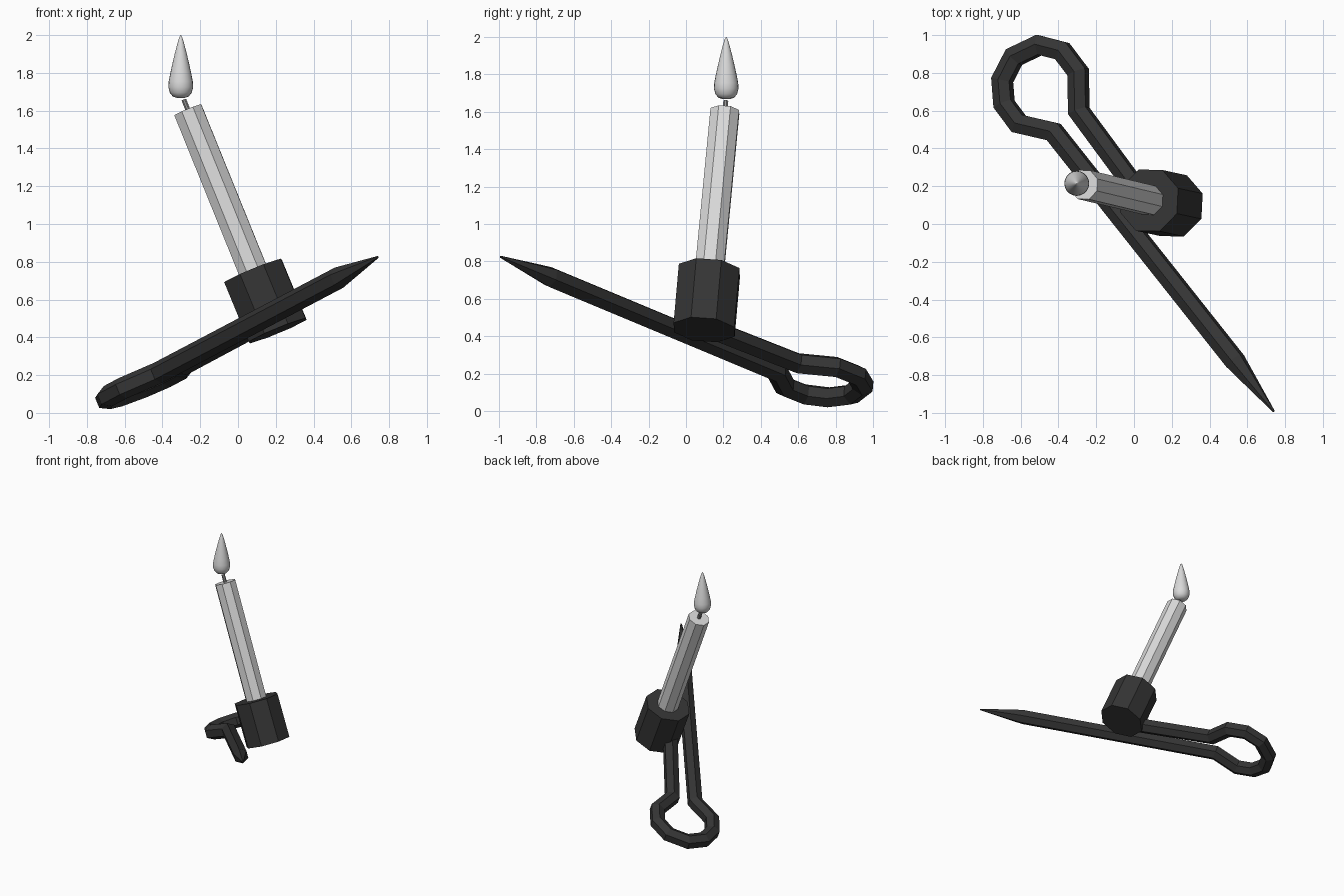
import bpy, bmesh, math
from mathutils import Vector, Matrix

if "Cube" in bpy.data.objects:
    bpy.data.objects.remove(bpy.data.objects["Cube"])


def material(name, rgb):
    m = bpy.data.materials.new(name)
    m.diffuse_color = (*rgb, 1)
    m.use_nodes = True
    m.node_tree.nodes["Principled BSDF"].inputs["Base Color"].default_value = m.diffuse_color
    return m


iron = material("dark iron", (0.035, 0.035, 0.035))
wax = material("pale wax", (0.70, 0.70, 0.70))
wick_grey = material("wick grey", (0.30, 0.30, 0.30))
flame_white = material("pale flame", (0.70, 0.70, 0.70))

# Tilted frame: the candle axis is normal to the plane of the bent wire
AXIS = Vector((-0.38, 0.083, 0.921)).normalized()
SIDE = (Vector((1, 0, 0)) - AXIS * AXIS.x).normalized()
BACK = AXIS.cross(SIDE)


def make_object(name, rings, mat, smooth=False):
    """Skin a list of vertex rings and close both ends."""
    bm = bmesh.new()
    loops = [[bm.verts.new(p) for p in ring] for ring in rings]
    n = len(loops[0])
    for a, b in zip(loops, loops[1:]):
        for i in range(n):
            j = (i + 1) % n
            bm.faces.new((a[i], a[j], b[j], b[i]))
    bm.faces.new(loops[0])
    bm.faces.new(loops[-1])
    bmesh.ops.recalc_face_normals(bm, faces=bm.faces)
    for f in bm.faces:
        f.smooth = smooth
    me = bpy.data.meshes.new(name)
    bm.to_mesh(me)
    bm.free()
    me.materials.append(mat)
    ob = bpy.data.objects.new(name, me)
    bpy.context.collection.objects.link(ob)
    return ob


def circle(center, u, v, r, n, turn):
    return [center + (u * math.cos(t) + v * math.sin(t)) * r
            for t in (turn + math.tau * i / n for i in range(n))]


def prism(name, bottom, top, r, n, mat):
    turn = math.pi / n - math.radians(3)
    make_object(name, [circle(Vector(p), SIDE, BACK, r, n, turn)
                       for p in (bottom, top)], mat)


# Socket, candle and wick, all along the tilted axis
prism("candle_socket", (0.21, 0.097, 0.435), (0.08, 0.125, 0.75), 0.176, 8, iron)
prism("candle", (0.121, 0.116, 0.65), (-0.265, 0.208, 1.603), 0.083, 8, wax)
prism("wick", (-0.261, 0.207, 1.593), (-0.287, 0.213, 1.658), 0.014, 8, wick_grey)

# Flame: an upright teardrop
profile = [(0.018, 1.667), (0.042, 1.675), (0.058, 1.695), (0.066, 1.725),
           (0.064, 1.755), (0.055, 1.80), (0.044, 1.85), (0.031, 1.905),
           (0.018, 1.955), (0.008, 1.988), (0.001, 2.0)]
X, Y = Vector((1, 0, 0)), Vector((0, 1, 0))
make_object("flame", [circle(Vector((-0.303, 0.215, z)), X, Y, r, 20, 0)
                      for r, z in profile], flame_white, True)

# Spike and handle loop: one hexagonal bar bent within the tilted plane
R = 0.058
path = [(0.74, -0.992, 0.006), (0.535, -0.725, R), (-0.425, 0.487, R),
        (-0.61, 0.53, R), (-0.688, 0.635, R), (-0.698, 0.762, R),
        (-0.635, 0.884, R), (-0.503, 0.947, R), (-0.38, 0.915, R),
        (-0.296, 0.804, R), (-0.292, 0.598, R), (0.09, 0.08, R)]
pts = [Vector((x, y, 0.43 - (AXIS.x * x + AXIS.y * y) / AXIS.z)) for x, y, _ in path]
rings = []
for i, p in enumerate(pts):
    d_in = (p - pts[max(i - 1, 0)]).normalized()
    d_out = (pts[min(i + 1, len(pts) - 1)] - p).normalized()
    tangent = (d_in + d_out).normalized()
    ref = d_in if i else d_out
    miter = 1 / max(tangent.dot(ref), 0.6)       # keep bar width at bends
    across = tangent.cross(AXIS) * miter
    rings.append(circle(p, AXIS, across, path[i][2], 6, 0))
make_object("spike_and_handle_loop", rings, iron)
